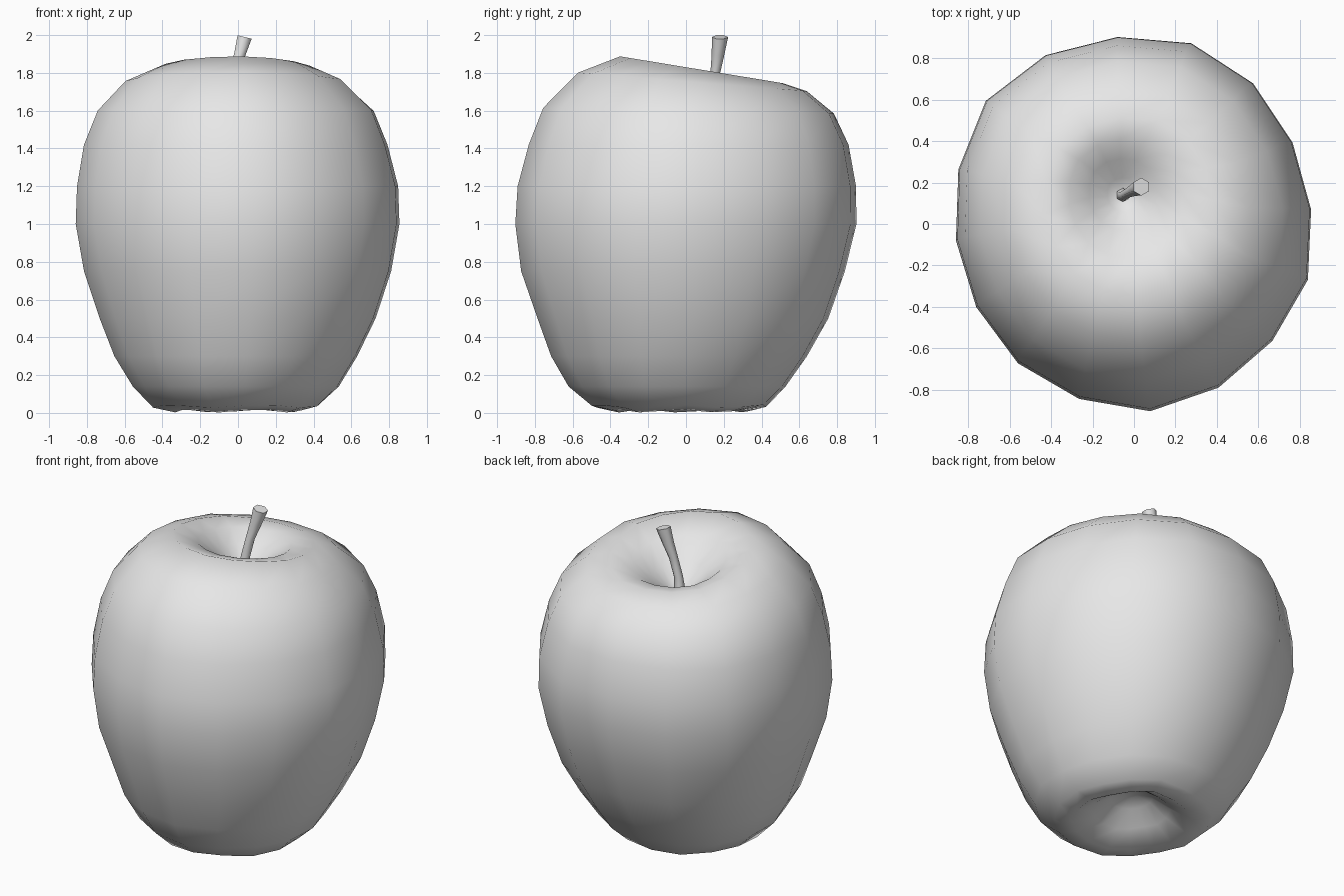
import bpy
import bmesh
import math

cube = bpy.data.objects.get("Cube")
if cube:
    bpy.data.objects.remove(cube, do_unlink=True)

grey = bpy.data.materials.new("plain grey")
grey.use_nodes = True
grey.diffuse_color = (0.8, 0.8, 0.8, 1)
grey.node_tree.nodes["Principled BSDF"].inputs["Base Color"].default_value = (0.8, 0.8, 0.8, 1)


def loft(name, rings, sides, start, swell, lean=(0, 0), lobes=0.0):
    """Skin a stack of (z, radius, centre x, centre y, tilt along y) rings, capped at both ends."""
    bm = bmesh.new()
    loops = []
    for z, r, cx, cy, tilt in rings:
        loop = []
        for i in range(sides):
            a = start + math.tau * i / sides
            x = cx + r * swell[i % len(swell)] * math.cos(a)
            y = cy + r * swell[i % len(swell)] * math.sin(a)
            ripple = lobes * math.cos(5 * a) if z < 0.1 else 0
            loop.append(bm.verts.new((x, y, z + tilt * y + lean[0] * (x - cx) + lean[1] * (y - cy) + ripple)))
        loops.append(loop)
    for low, high in zip(loops, loops[1:]):
        for i in range(sides):
            j = (i + 1) % sides
            bm.faces.new((low[i], low[j], high[j], high[i]))
    bm.faces.new(list(reversed(loops[0])))
    bm.faces.new(loops[-1])
    bmesh.ops.recalc_face_normals(bm, faces=bm.faces)
    mesh = bpy.data.meshes.new(name)
    bm.to_mesh(mesh)
    bm.free()
    mesh.materials.append(grey)
    obj = bpy.data.objects.new(name, mesh)
    bpy.context.collection.objects.link(obj)
    return obj


def smooth(obj, degrees):
    bpy.ops.object.select_all(action="DESELECT")
    obj.select_set(True)
    bpy.context.view_layer.objects.active = obj
    bpy.ops.object.shade_smooth_by_angle(angle=math.radians(degrees))


# Apple body: bottom hollow, flanks, tilted rim, then the stem hollow
body_rings = [
    (0.19, 0.04, 0.00, -0.03, 0),
    (0.16, 0.12, 0.00, -0.03, 0),
    (0.08, 0.22, 0.00, -0.03, 0),
    (0.01, 0.34, 0.00, -0.03, 0),
    (0.035, 0.45, -0.01, -0.04, 0),
    (0.14, 0.56, -0.01, -0.05, 0),
    (0.30, 0.66, -0.01, -0.04, 0),
    (0.50, 0.75, 0.00, -0.02, 0),
    (0.75, 0.835, 0.00, -0.02, 0),
    (1.00, 0.88, 0.00, -0.005, 0),
    (1.20, 0.873, 0.00, 0.00, 0),
    (1.42, 0.825, -0.01, 0.01, 0),
    (1.60, 0.75, -0.01, 0.01, -0.02),
    (1.755, 0.59, -0.02, 0.03, -0.08),
    (1.83, 0.42, -0.02, 0.08, -0.165),
    (1.79, 0.28, -0.04, 0.12, -0.14),
    (1.70, 0.17, -0.05, 0.14, -0.08),
    (1.62, 0.08, -0.05, 0.14, 0),
    (1.59, 0.03, -0.05, 0.14, 0),
]
# Uneven girth around the apple, one factor per side
girth = [0.975, 0.98, 1.015, 1.045, 1.035, 1.05, 1.06, 1.01,
         0.98, 0.975, 0.99, 1.0, 1.025, 1.005, 0.99, 1.0]
body = loft("apple_body", body_rings, 16, math.radians(5), girth, lobes=0.008)
smooth(body, 80)

# Stem: thin, leaning and flared at its cut end
stem_rings = [
    (1.57, 0.035, -0.055, 0.14, 0),
    (1.68, 0.026, -0.045, 0.14, 0),
    (1.80, 0.026, -0.02, 0.155, 0),
    (1.90, 0.034, 0.01, 0.17, 0),
    (1.99, 0.043, 0.035, 0.18, 0),
]
stem = loft("stem", stem_rings, 6, math.radians(30), [1.0], lean=(-0.25, 0))
smooth(stem, 65)
